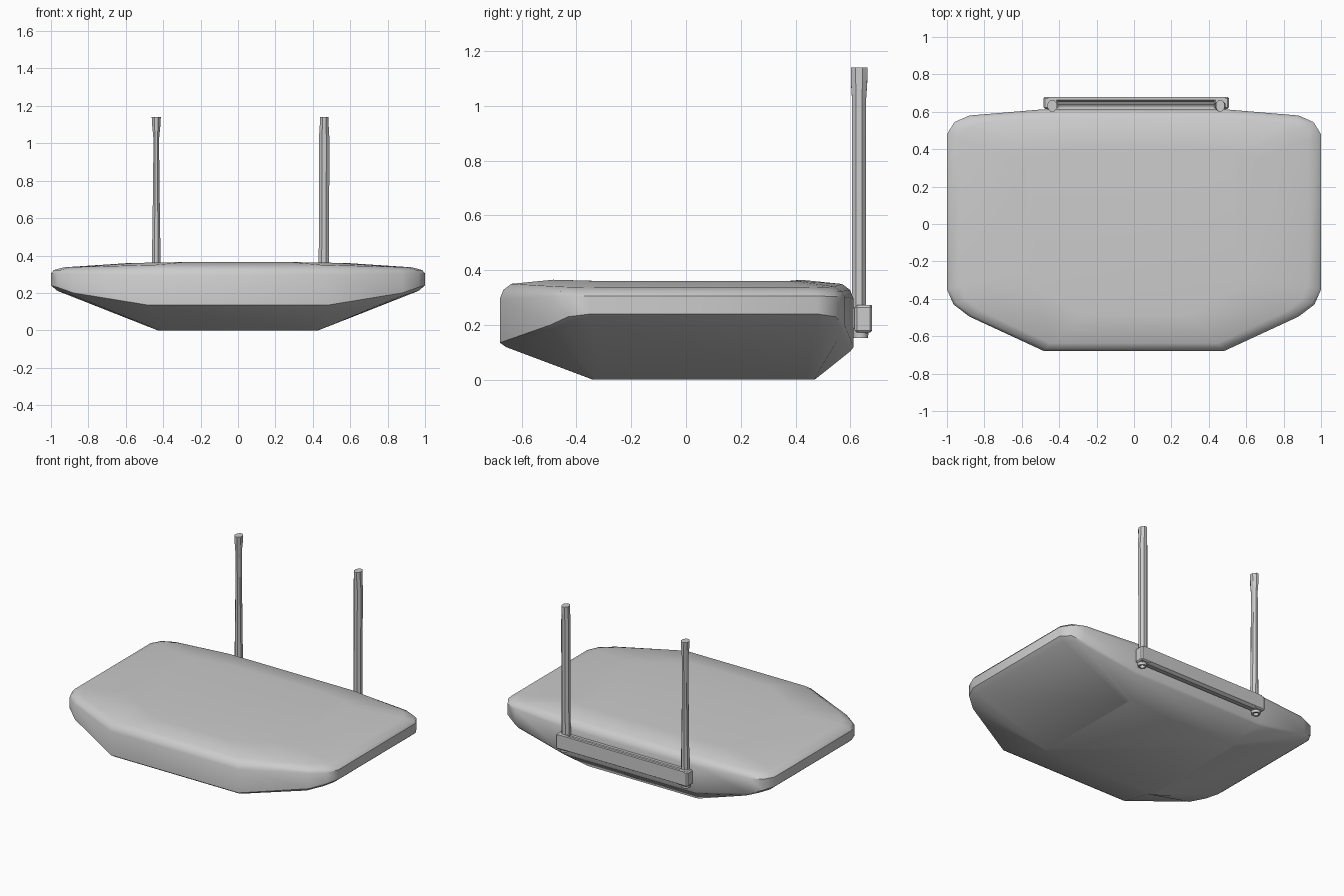
import bpy, bmesh, math

if "Cube" in bpy.data.objects:
    bpy.data.objects.remove(bpy.data.objects["Cube"])


def finish(name, bm, angle):
    bmesh.ops.recalc_face_normals(bm, faces=bm.faces)
    me = bpy.data.meshes.new(name)
    bm.to_mesh(me)
    bm.free()
    ob = bpy.data.objects.new(name, me)
    bpy.context.collection.objects.link(ob)
    bpy.ops.object.select_all(action='DESELECT')
    ob.select_set(True)
    bpy.context.view_layer.objects.active = ob
    bpy.ops.object.shade_smooth_by_angle(angle=math.radians(angle))
    return ob


def loft(name, rings, angle):
    """Skin a stack of equal-length closed rings and cap both ends."""
    bm = bmesh.new()
    loops = [[bm.verts.new(p) for p in r] for r in rings]
    n = len(loops[0])
    for a, b in zip(loops, loops[1:]):
        for i in range(n):
            j = (i + 1) % n
            bm.faces.new((a[i], a[j], b[j], b[i]))
    bm.faces.new(loops[0])
    bm.faces.new(loops[-1])
    return finish(name, bm, angle)


def mirrored(half):
    return half + [(-x, y, z) for x, y, z in reversed(half)]


# Body: right half of the widest outline, z is the lower rim height
rim = [(0.5, 0.612, 0.12), (0.88, 0.58, 0.2), (0.96, 0.545, 0.23), (1, 0.48, 0.24),
       (1, -0.35, 0.24), (0.965, -0.43, 0.23), (0.88, -0.495, 0.2), (0.48, -0.68, 0.135)]
base = [(0.40, 0.47, 0), (0.42, 0.467, 0), (0.43, 0.46, 0), (0.43, 0.44, 0),
        (0.43, -0.31, 0), (0.43, -0.33, 0), (0.42, -0.337, 0), (0.40, -0.34, 0)]


def scaled(sx, sy, zs):
    """Shrink the rim about (0, -0.03); zs gives centre and side heights."""
    return [(x * sx, (y + 0.03) * sy - 0.03, zs[0] + (zs[1] - zs[0]) * max(0, (x - 0.48) / 0.52))
            for x, y, _ in rim]


under = [(b[0] + (r[0] - b[0]) * 0.94, b[1] + (r[1] - b[1]) * 0.93, r[2] * 0.88)
         for b, r in zip(base, rim)]
rings = [base, under, rim, scaled(1, 1, (0.295, 0.305)), scaled(0.985, 0.98, (0.328, 0.322)),
         scaled(0.93, 0.935, (0.35, 0.337)), scaled(0.58, 0.7, (0.365, 0.36))]
loft("body", [mirrored(r) for r in rings], 40)

# Upright rear posts, slim eight-sided shafts with a slightly flared tip
for name, cx, tip, profile in (
        ("left_post", -0.437, -0.437, ((0.2, 0.028), (0.3, 0.025), (0.6, 0.020), (1.02, 0.015), (1.09, 0.022), (1.14, 0.025))),
        ("right_post", 0.458, 0.461, ((0.2, 0.031), (0.3, 0.028), (0.6, 0.028), (1.02, 0.029), (1.1, 0.024), (1.14, 0.024)))):
    rings = []
    for z, r in profile:
        c = cx + (tip - cx) * z / 1.14
        ry = 0.031 if z > 1.05 else 0.026
        rings.append([(c + r * 1.06 * math.cos(a), 0.632 + ry * 1.06 * math.sin(a), z)
                      for a in [math.pi / 8 + k * math.pi / 4 for k in range(8)]])
    loft(name, rings, 30)

# Rear hinge bar: grooved cross-section swept along x
section = [(0.612, 0.19), (0.625, 0.172), (0.66, 0.168), (0.68, 0.18), (0.68, 0.272),
           (0.662, 0.272), (0.655, 0.235), (0.64, 0.225), (0.632, 0.262), (0.612, 0.262)]
loft("hinge_bar", [[(x, y, z) for y, z in section] for x in (-0.46, 0.49)], 30)

# Solid bar ends and small pivot sockets beneath the posts
for side, cx in (("left", -0.445), ("right", 0.468)):
    bm = bmesh.new()
    bmesh.ops.create_cube(bm, size=1)
    for v in bm.verts:
        v.co = (cx + v.co.x * 0.078, 0.648 + v.co.y * 0.064, 0.222 + v.co.z * 0.1)
    bmesh.ops.bevel(bm, geom=bm.edges[:], offset=0.008, segments=1, affect='EDGES')
    finish(side + "_bar_end", bm, 30)
    circle = [k * math.pi / 6 for k in range(12)]
    loft(side + "_pivot", [[(cx + r * math.cos(a), 0.637 + r * math.sin(a), z) for a in circle]
                           for z, r in ((0.195, 0.03), (0.152, 0.028), (0.152, 0.017), (0.17, 0.015))], 30)
